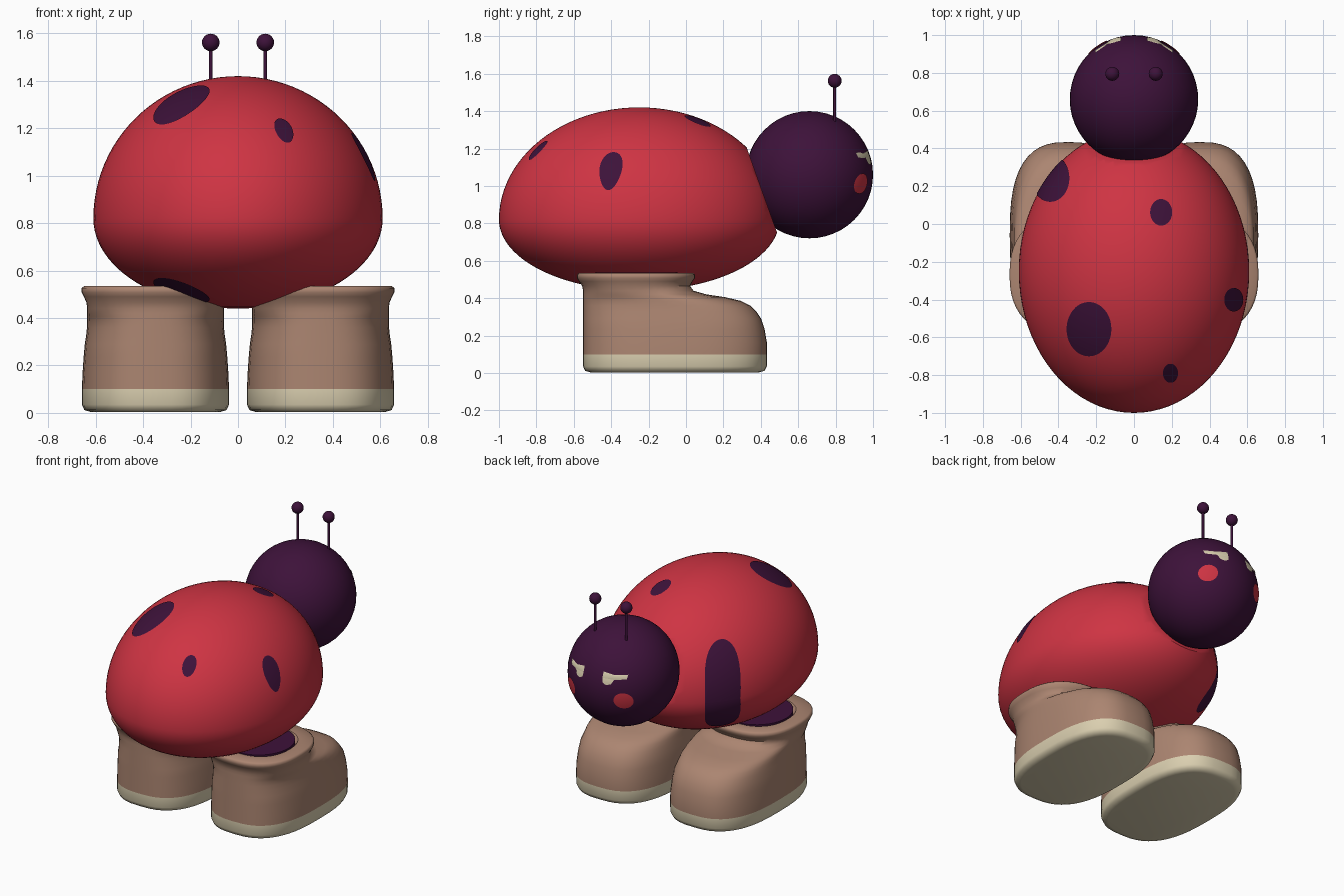
import bpy, bmesh, math
from mathutils import Vector

if "Cube" in bpy.data.objects:
    bpy.data.objects.remove(bpy.data.objects["Cube"])


def material(name, rgb):
    m = bpy.data.materials.new(name)
    m.diffuse_color = (*rgb, 1)
    m.use_nodes = True
    m.node_tree.nodes["Principled BSDF"].inputs["Base Color"].default_value = m.diffuse_color
    return m


RED = material("red", (0.62, 0.034, 0.056))
PURPLE = material("dark purple", (0.047, 0.006, 0.042))
TAN = material("tan leather", (0.41, 0.235, 0.165))
CREAM = material("cream", (0.70, 0.62, 0.43))

BODY_C, BODY_R = Vector((0, -0.25, 0.82)), Vector((0.61, 0.75, 0.60))
BELLY = 0.38                       # lower half is flatter than the dome
HEAD_C, HEAD_R = Vector((0, 0.66, 1.06)), 0.34


def finish(bm, name, mats, angle=40):
    bmesh.ops.recalc_face_normals(bm, faces=bm.faces)
    me = bpy.data.meshes.new(name)
    bm.to_mesh(me)
    bm.free()
    for m in mats:
        me.materials.append(m)
    ob = bpy.data.objects.new(name, me)
    bpy.context.collection.objects.link(ob)
    bpy.ops.object.select_all(action='DESELECT')
    ob.select_set(True)
    bpy.context.view_layer.objects.active = ob
    bpy.ops.object.shade_smooth_by_angle(angle=math.radians(angle))
    return ob


def sphere(name, centre, r, mat, seg=48):
    bm = bmesh.new()
    bmesh.ops.create_uvsphere(bm, u_segments=seg, v_segments=seg // 2, radius=r)
    bmesh.ops.translate(bm, verts=bm.verts, vec=centre)
    return finish(bm, name, [mat])


def cylinder(name, base, top_z, rx, ry, mat, seg):
    bm = bmesh.new()
    bmesh.ops.create_cone(bm, cap_ends=True, segments=seg, radius1=1, radius2=1, depth=1)
    h = top_z - base[2]
    for v in bm.verts:
        v.co = Vector((base[0] + v.co.x * rx, base[1] + v.co.y * ry,
                       base[2] + (v.co.z + 0.5) * h))
    return finish(bm, name, [mat])


def decal(name, outline, surface, mat, rings=14):
    """Thin patch: a convex 2D outline laid onto a curved surface."""
    n = len(outline)
    cx, cy = sum(p[0] for p in outline) / n, sum(p[1] for p in outline) / n
    bm = bmesh.new()
    mid = bm.verts.new(surface(cx, cy))
    prev = None
    for k in range(1, rings + 1):
        t = 1 - (1 - k / rings) ** 2
        ring = [bm.verts.new(surface(cx + (x - cx) * t, cy + (y - cy) * t)) for x, y in outline]
        for i in range(n):
            j = (i + 1) % n
            bm.faces.new((mid, ring[i], ring[j]) if prev is None
                         else (prev[i], ring[i], ring[j], prev[j]))
        prev = ring
    ob = finish(bm, name, [mat], 80)
    # face outward from the surface it lies on
    outward = surface(cx, cy) - (HEAD_C if cy > 0.9 else BODY_C)
    if sum((p.normal * p.area for p in ob.data.polygons), Vector()).dot(outward) < 0:
        ob.data.flip_normals()
    return ob


def ellipse(cx, cy, rx, ry, n=40):
    return [(cx + rx * math.cos(2 * math.pi * i / n), cy + ry * math.sin(2 * math.pi * i / n))
            for i in range(n)]


# Body: domed shell, flatter belly, sliced flat where it meets the head
bm = bmesh.new()
bmesh.ops.create_uvsphere(bm, u_segments=80, v_segments=48, radius=1)
for v in bm.verts:
    rz = BODY_R.z if v.co.z > 0 else BELLY
    v.co = BODY_C + Vector((v.co.x * BODY_R.x, v.co.y * BODY_R.y, v.co.z * rz))
cut = bmesh.ops.bisect_plane(bm, geom=bm.verts[:] + bm.edges[:] + bm.faces[:],
                             plane_co=(0, 0.48, 0.77), plane_no=(0, 0.42, 0.15),
                             clear_outer=True)
bmesh.ops.contextual_create(bm, geom=[e for e in cut["geom_cut"]
                                      if isinstance(e, bmesh.types.BMEdge)])
finish(bm, "body_shell", [RED], 35)


# Spots, some of which continue on the belly
def shell(rz):
    def f(x, y):
        u, w = x / BODY_R.x, (y - BODY_C.y) / BODY_R.y
        h = math.sqrt(max(0, 1 - u * u - w * w))
        return BODY_C + Vector((x, y - BODY_C.y, h * rz)) * 1.006
    return f


def clamp_to_shell(p):
    rho = math.hypot(p[0] / BODY_R.x, (p[1] - BODY_C.y) / BODY_R.y)
    s = 1 / max(1, rho)
    return p[0] * s, BODY_C.y + (p[1] - BODY_C.y) * s


SPOTS = [(-0.44, 0.24, 0.10, 0.125, True), (-0.237, -0.555, 0.118, 0.143, True),
         (0.143, 0.06, 0.058, 0.07, False), (0.525, -0.40, 0.05, 0.062, False),
         (0.192, -0.787, 0.04, 0.05, False)]
for i, (x, y, rx, ry, through) in enumerate(SPOTS):
    line = [clamp_to_shell(p) for p in ellipse(x, y, rx, ry)]
    decal(f"back_spot_{i + 1}", line, shell(BODY_R.z), PURPLE)
    if through:
        decal(f"belly_spot_{i + 1}", line, shell(-BELLY), PURPLE)

# Head
sphere("head", HEAD_C, HEAD_R, PURPLE)


def face(x, z):
    d = HEAD_R + 0.004
    return Vector((x, HEAD_C.y + math.sqrt(max(0, d * d - x * x - (z - HEAD_C.z) ** 2)), z))


BROW = [(0.07, 1.152), (0.14, 1.148), (0.205, 1.152), (0.208, 1.18), (0.14, 1.176), (0.07, 1.19)]
EYE = [(0.07, 1.153), (0.074, 1.125), (0.095, 1.112), (0.125, 1.118), (0.142, 1.15)]

# Boot rings: z, back y, front y, half width, squareness
BOOT = [(0.003, -0.51, 0.39, 0.27, 2.7), (0.012, -0.54, 0.42, 0.30, 2.7),
        (0.035, -0.55, 0.432, 0.31, 2.7), (0.10, -0.55, 0.434, 0.31, 2.7),
        (0.16, -0.55, 0.433, 0.308, 2.7), (0.235, -0.55, 0.42, 0.303, 2.7),
        (0.29, -0.55, 0.402, 0.298, 2.7), (0.33, -0.55, 0.375, 0.292, 2.6),
        (0.36, -0.55, 0.345, 0.289, 2.6), (0.385, -0.55, 0.295, 0.288, 2.5),
        (0.405, -0.55, 0.21, 0.288, 2.5), (0.42, -0.55, 0.11, 0.288, 2.4),
        (0.44, -0.55, 0.04, 0.288, 2.4), (0.465, -0.555, 0.022, 0.291, 2.4),
        (0.49, -0.572, 0.035, 0.302, 2.4), (0.508, -0.583, 0.048, 0.311, 2.4),
        (0.526, -0.583, 0.048, 0.311, 2.4), (0.535, -0.573, 0.038, 0.301, 2.4),
        (0.533, -0.49, -0.04, 0.22, 2.3), (0.50, -0.47, -0.06, 0.20, 2.2)]


def boot(name, cx, seg=48):
    bm = bmesh.new()
    prev = None
    for z, back, front, w, p in BOOT:
        ring = []
        for i in range(seg):
            a = 2 * math.pi * i / seg
            c, s = math.cos(a), math.sin(a)
            ring.append(bm.verts.new((
                cx + w * math.copysign(abs(c) ** (2 / p), c),
                (back + front) / 2 + (front - back) / 2 * math.copysign(abs(s) ** (2 / p), s), z)))
        if prev:
            for i in range(seg):
                j = (i + 1) % seg
                bm.faces.new((prev[i], prev[j], ring[j], ring[i]))
        else:
            bm.faces.new(ring)
        prev = ring
    bm.faces.new(prev)
    # sole colour below the welt line
    for f in bm.faces:
        f.material_index = 1 if f.calc_center_median().z < 0.1 else 0
    finish(bm, name, [TAN, CREAM], 50)


# Paired parts
for side, s in (("left", -1), ("right", 1)):
    boot(f"{side}_boot", s * 0.348)
    cylinder(f"{side}_leg", (s * 0.348, -0.265, 0.45), 0.536, 0.21, 0.22, PURPLE, 40)
    cylinder(f"{side}_antenna", (s * 0.115, 0.795, 1.33), 1.54, 0.008, 0.008, PURPLE, 12)
    sphere(f"{side}_antenna_tip", Vector((s * 0.115, 0.795, 1.562)), 0.037, PURPLE, 24)
    for part, line, mat in (("brow", BROW, CREAM), ("eye", EYE, CREAM),
                            ("cheek", ellipse(0.192, 1.012, 0.05, 0.054), RED)):
        decal(f"{side}_{part}", [(s * x, z) for x, z in line], face, mat, 6)
